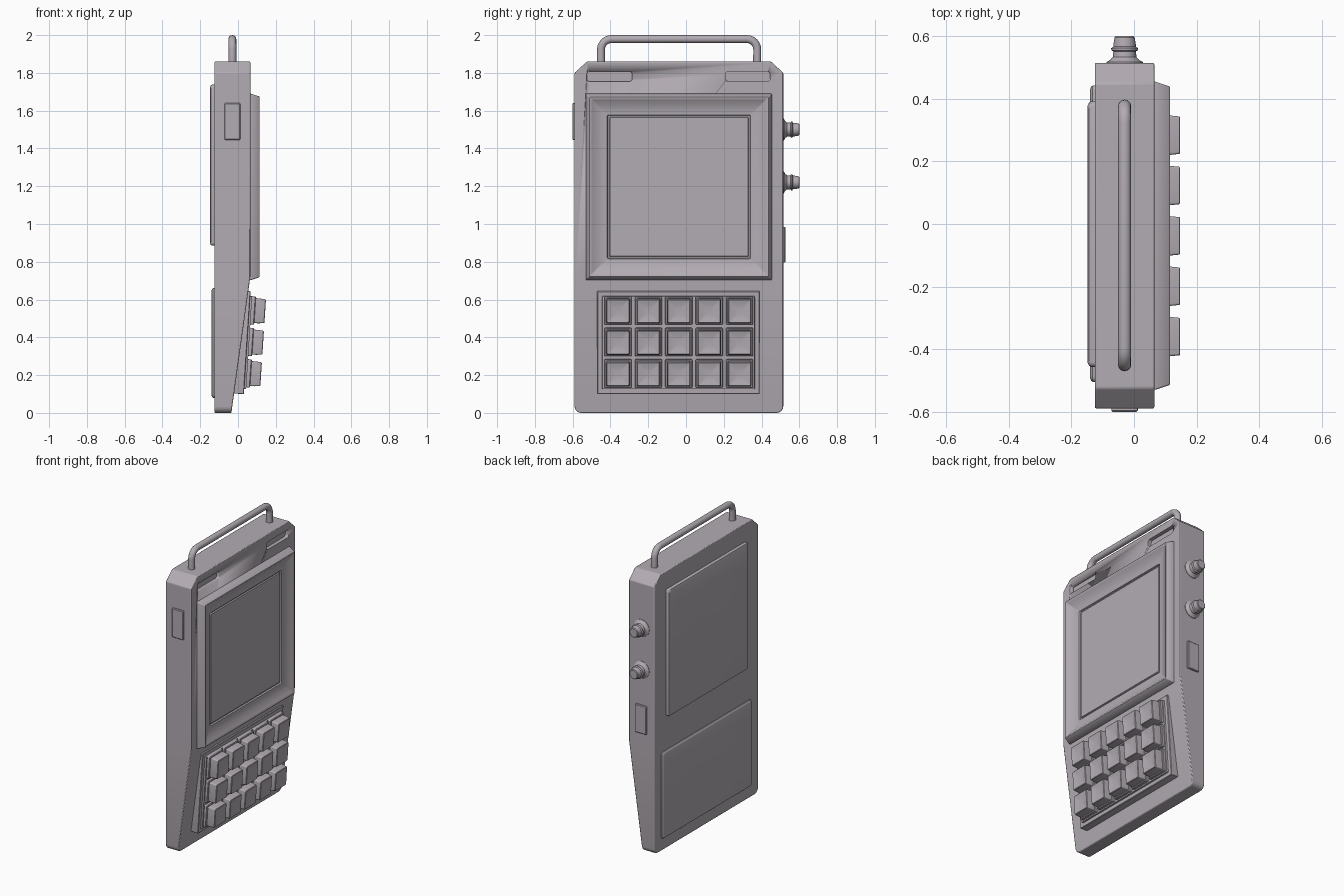
import bpy, bmesh, math
from mathutils import Matrix, Vector

if "Cube" in bpy.data.objects:
    bpy.data.objects.remove(bpy.data.objects["Cube"], do_unlink=True)

COLOR = (0.45, 0.415, 0.45, 1)
mat = bpy.data.materials.new("warm_grey")
mat.use_nodes = True
mat.diffuse_color = COLOR
mat.node_tree.nodes["Principled BSDF"].inputs["Base Color"].default_value = COLOR


def finish(name, bm, matrix=None, angle=35):
    bmesh.ops.recalc_face_normals(bm, faces=bm.faces)
    mesh = bpy.data.meshes.new(name)
    bm.to_mesh(mesh)
    bm.free()
    if matrix is not None:
        mesh.transform(matrix)
    mesh.materials.append(mat)
    obj = bpy.data.objects.new(name, mesh)
    bpy.context.collection.objects.link(obj)
    bpy.ops.object.select_all(action="DESELECT")
    obj.select_set(True)
    bpy.context.view_layer.objects.active = obj
    bpy.ops.object.shade_smooth_by_angle(angle=math.radians(angle))
    return obj


def loft(bm, loops):
    """Bridge equal-sized loops of points and cap both ends."""
    rings = [[bm.verts.new(p) for p in loop] for loop in loops]
    n = len(rings[0])
    for a, b in zip(rings, rings[1:]):
        for i in range(n):
            j = (i + 1) % n
            bm.faces.new((a[i], a[j], b[j], b[i]))
    bm.faces.new(rings[0])
    bm.faces.new(rings[-1])
    return rings


def rounded_rect(w, h, r, x, steps=4):
    pts = []
    for k, (sy, sz) in enumerate(((1, 1), (-1, 1), (-1, -1), (1, -1))):
        for i in range(steps + 1):
            a = math.radians(90) * (k + i / steps)
            pts.append((x, sy * (w / 2 - r) + r * math.cos(a),
                        sz * (h / 2 - r) + r * math.sin(a)))
    return pts


def plate(name, y, z, rings, radius=0.012, matrix=None):
    """Stepped plate built outward along x; y, z are ranges, rings are (inset, x)."""
    w, h = y[1] - y[0], z[1] - z[0]
    bm = bmesh.new()
    loft(bm, [rounded_rect(w - 2 * i, h - 2 * i, radius, x) for i, x in rings])
    move = Matrix.Translation((0, sum(y) / 2, sum(z) / 2))
    return finish(name, bm, (matrix or Matrix()) @ move)


# Body: chamfered top, rounded bottom corners, front sloping back below the screen
BACK, FRONT, KINK, LEFT, RIGHT, TOP = -0.125, 0.065, 0.72, -0.59, 0.515, 1.86
outline = [(LEFT, 1.80), (LEFT + 0.065, TOP), (RIGHT - 0.065, TOP), (RIGHT, 1.80)]
for cy, start in ((RIGHT - 0.035, 0), (LEFT + 0.035, 90)):
    for i in range(5):
        a = math.radians(-start - i * 22.5)
        outline.append((cy + 0.035 * math.cos(a), 0.035 + 0.035 * math.sin(a)))
bm = bmesh.new()
loft(bm, [[(x, y, z) for y, z in outline] for x in (BACK, FRONT)])
bmesh.ops.bisect_plane(bm, geom=bm.verts[:] + bm.edges[:] + bm.faces[:],
                       plane_co=(0, 0, KINK), plane_no=(0, 0, 1))
for v in bm.verts:
    if v.co.x > 0 and v.co.z < KINK:
        v.co.x -= 0.1 * (KINK - v.co.z) / KINK
body = finish("body", bm, angle=30)
bevel = body.modifiers.new("soft_edges", "BEVEL")
bevel.width, bevel.segments, bevel.limit_method = 0.005, 2, "ANGLE"

# Recessed slots near the top
for y in ((-0.525, -0.285), (0.21, 0.445)):
    cutter = plate("slot_cutter", y, (1.755, 1.807), [(0, 0.04), (0, 0.1)], 0.014)
    cut = body.modifiers.new("slot", "BOOLEAN")
    cut.operation, cut.solver, cut.object = "DIFFERENCE", "EXACT", cutter
    cutter.hide_render = True
bpy.context.view_layer.objects.active = body
for name in [m.name for m in body.modifiers]:
    bpy.ops.object.modifier_apply(modifier=name)
for obj in [o for o in bpy.data.objects if o.name.startswith("slot_cutter")]:
    bpy.data.objects.remove(obj, do_unlink=True)

# Screen bezel with a sunken slope, and the screen itself
plate("screen_bezel", (-0.53, 0.455), (0.703, 1.69),
      [(0, 0.05), (0, 0.068), (0.014, 0.111), (0.018, 0.115), (0.026, 0.115),
       (0.034, 0.109), (0.065, 0.093), (0.09, 0.086), (0.113, 0.084),
       (0.116, 0.074), (0.124, 0.074), (0.127, 0.082)], 0.006)

# Raised covers on the back
plate("upper_back_cover", (-0.457, 0.392), (0.885, 1.738),
      [(0, -0.11), (0, -0.137), (0.004, -0.144), (0.013, -0.148)], 0.016)
plate("lower_back_cover", (-0.505, 0.443), (0.08, 0.66),
      [(0, -0.11), (0, -0.132), (0.004, -0.137), (0.011, -0.14)], 0.016)

# Keypad: stepped panel and three rows of five dished keys, tilted together
tilt = Matrix.Translation((0.045, 0, 0.372)) @ Matrix.Rotation(math.radians(3.7), 4, "Y")
plate("keypad_panel", (-0.47, 0.39), (-0.273, 0.273),
      [(0, -0.075), (0, 0.001), (0.003, 0.004), (0.026, 0.004), (0.028, 0.014)],
      0.004, tilt)
for row in range(3):
    for col in range(5):
        y, z = -0.36 + 0.161 * col, 0.172 - 0.167 * row
        cell = tilt @ Matrix.Translation((0, y, z))
        plate("key_base", (-0.072, 0.072), (-0.075, 0.075),
              [(0, 0.0), (0, 0.03), (0.004, 0.034), (0.009, 0.034)], 0.006, cell)
        plate("key_cap", (-0.063, 0.063), (-0.066, 0.066),
              [(0, 0.02), (0, 0.055), (0.003, 0.085), (0.006, 0.088),
               (0.016, 0.086), (0.03, 0.083), (0.045, 0.081)], 0.007, cell)

# Carrying handle: a bent round bar
curve = bpy.data.curves.new("handle", "CURVE")
curve.dimensions = "3D"
curve.bevel_depth, curve.bevel_resolution, curve.use_fill_caps = 0.021, 4, True
path = [(-0.45, 1.84)]
for cy, start in ((-0.395, 180), (0.322, 90)):
    for i in range(7):
        a = math.radians(start - i * 15)
        path.append((cy + 0.055 * math.cos(a), 1.924 + 0.055 * math.sin(a)))
path.append((0.377, 1.84))
spline = curve.splines.new("POLY")
spline.points.add(len(path) - 1)
for point, (y, z) in zip(spline.points, path):
    point.co = (-0.03, y, z, 1)
spline.use_smooth = True
curve.materials.append(mat)
bpy.context.collection.objects.link(bpy.data.objects.new("handle", curve))

# Side plates: one on each narrow side
for name, side, y, z in (("side_port_cover", -1, 0.59, (1.445, 1.64)),
                         ("side_button", 1, 0.515, (0.795, 0.985))):
    turn = Matrix.Translation((-0.03, side * y, 0)) @ Matrix.Rotation(side * math.pi / 2, 4, "Z")
    plate(name, (-0.042, 0.042), z,
          [(0, -0.02), (0, 0.007), (0.004, 0.011)], 0.005, turn)

# Ribbed knobs, lathed around the y axis
profile = [(0.058, 0.50), (0.058, 0.518), (0.047, 0.524), (0.038, 0.534), (0.036, 0.552),
           (0.042, 0.555), (0.043, 0.562), (0.036, 0.567), (0.036, 0.573),
           (0.032, 0.597), (0.028, 0.601)]
for name, z in (("upper_knob", 1.50), ("lower_knob", 1.22)):
    bm = bmesh.new()
    loft(bm, [[(-0.03 + r * math.cos(a), y, z + r * math.sin(a))
               for a in (math.tau * i / 28 for i in range(28))] for r, y in profile])
    finish(name, bm)
